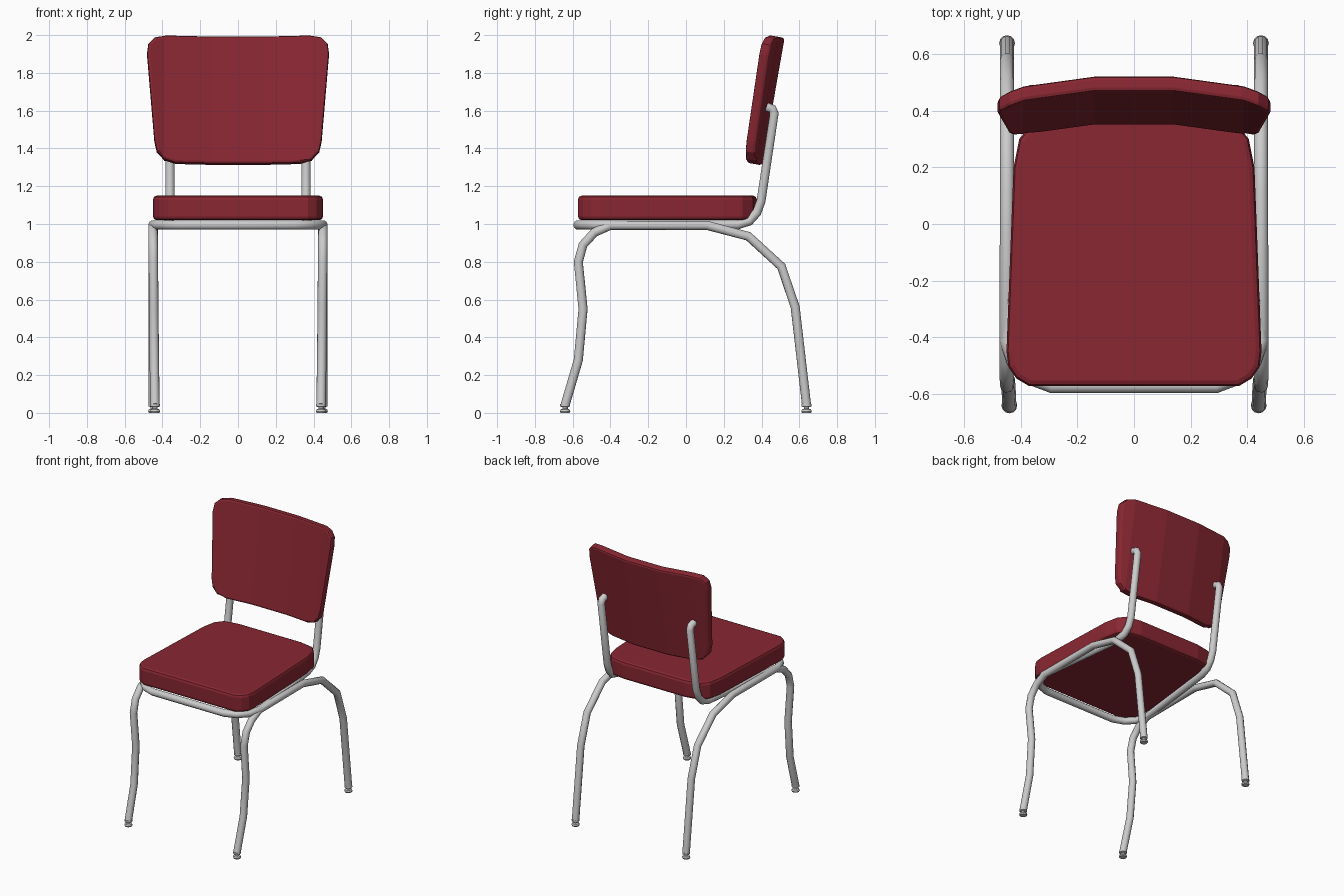
import bpy, bmesh, math

if "Cube" in bpy.data.objects:
    bpy.data.objects.remove(bpy.data.objects["Cube"])

red = bpy.data.materials.new("red_vinyl")
red.diffuse_color = (0.25, 0.02, 0.032, 1)
red.use_nodes = True
red.node_tree.nodes["Principled BSDF"].inputs["Base Color"].default_value = red.diffuse_color


def link(name, data):
    ob = bpy.data.objects.new(name, data)
    bpy.context.collection.objects.link(ob)
    return ob


def smooth(ob, angle=40):
    bpy.ops.object.select_all(action='DESELECT')
    bpy.context.view_layer.objects.active = ob
    ob.select_set(True)
    if ob.type == 'CURVE':
        bpy.ops.object.convert(target='MESH')
        ob = bpy.context.object
    bpy.ops.object.shade_smooth_by_angle(angle=math.radians(angle))


def tube(name, pts, r=0.025):
    """Round tube along a polyline."""
    cu = bpy.data.curves.new(name, 'CURVE')
    cu.dimensions = '3D'
    cu.bevel_depth = r
    cu.bevel_resolution = 3
    cu.use_fill_caps = True
    sp = cu.splines.new('POLY')
    sp.points.add(len(pts) - 1)
    for p, co in zip(sp.points, pts):
        p.co = (*co, 1)
    smooth(link(name, cu))


def cushion(name, half, height, bevel, cuts=()):
    """Symmetric outline (right half given) extruded along z, split at x = cuts."""
    bm = bmesh.new()
    outline = half + [(-x, y) for x, y in reversed(half)]
    face = bm.faces.new([bm.verts.new((x, y, 0)) for x, y in outline])
    for c in cuts:
        bmesh.ops.bisect_plane(bm, geom=bm.verts[:] + bm.edges[:] + bm.faces[:],
                               plane_co=(c, 0, 0), plane_no=(1, 0, 0))
    ext = bmesh.ops.extrude_face_region(bm, geom=bm.faces[:])
    for v in ext["geom"]:
        if isinstance(v, bmesh.types.BMVert):
            v.co.z += height
    bmesh.ops.recalc_face_normals(bm, faces=bm.faces[:])
    me = bpy.data.meshes.new(name)
    bm.to_mesh(me)
    bm.free()
    me.materials.append(red)
    ob = link(name, me)
    mod = ob.modifiers.new("soft_edge", 'BEVEL')
    mod.width, mod.segments = bevel, 2
    mod.limit_method, mod.angle_limit = 'ANGLE', math.radians(55)
    return ob


# Seat cushion
seat = cushion("seat", [(0.37, -0.572), (0.415, -0.545), (0.443, -0.505), (0.45, -0.45),
                        (0.425, 0.2), (0.405, 0.3), (0.36, 0.355), (0.25, 0.375)],
               0.13, 0.02)
seat.location.z = 1.02

# Backrest: outline drawn flat, stood up, bowed backwards in the middle, then tilted
back = cushion("backrest", [(0.33, 0), (0.39, 0.018), (0.43, 0.058), (0.443, 0.115),
                            (0.482, 0.58), (0.475, 0.635), (0.44, 0.672), (0.38, 0.685)],
               0.055, 0.014, (-0.39, -0.14, 0.14, 0.39))
for v in back.data.vertices:
    x, up, depth = v.co
    a = abs(x)
    bow = max(0, a - 0.14) * 0.14 + max(0, a - 0.39) * 0.2
    v.co = (x, 0.055 - depth - bow, up)
back.location = (0, 0.349, 1.32)
back.rotation_euler.x = math.radians(-10)

# Seat frame and backrest posts: one continuous bent tube
side = [(0.36, 0.425, 1.62), (0.36, 0.457, 1.61), (0.36, 0.467, 1.585), (0.36, 0.397, 1.12),
        (0.361, 0.375, 1.06), (0.364, 0.335, 1.015), (0.37, 0.27, 0.995),
        (0.45, -0.41, 0.995), (0.425, -0.485, 0.995), (0.37, -0.542, 0.995),
        (0.29, -0.572, 0.995)]
tube("seat_frame", side + [(-x, y, z) for x, y, z in reversed(side)])

# Leg tubes (front leg, side rail, back leg) and glide feet
leg = [(0.44, -0.64, 0.042), (0.443, -0.57, 0.28), (0.446, -0.545, 0.55),
       (0.448, -0.57, 0.80), (0.449, -0.545, 0.89), (0.45, -0.485, 0.955),
       (0.45, -0.40, 0.993), (0.448, 0.11, 0.993), (0.448, 0.33, 0.935),
       (0.448, 0.505, 0.775), (0.448, 0.578, 0.56), (0.448, 0.638, 0.042)]
foot_profile = [(0, 0), (0.024, 0), (0.028, 0.008), (0.024, 0.018), (0.014, 0.022),
                (0.014, 0.03), (0.026, 0.034), (0.026, 0.046), (0, 0.05)]


def foot(name, x, y):
    bm = bmesh.new()
    vs = [bm.verts.new((r, 0, z)) for r, z in foot_profile]
    es = [bm.edges.new(e) for e in zip(vs, vs[1:])]
    bmesh.ops.spin(bm, geom=vs + es, axis=(0, 0, 1), cent=(0, 0, 0),
                   angle=math.tau, steps=12)
    bmesh.ops.remove_doubles(bm, verts=bm.verts[:], dist=1e-4)
    bmesh.ops.recalc_face_normals(bm, faces=bm.faces[:])
    me = bpy.data.meshes.new(name)
    bm.to_mesh(me)
    bm.free()
    ob = link(name, me)
    ob.location = (x, y, 0)
    smooth(ob, 35)


for s, tag in ((1, "right"), (-1, "left")):
    tube("leg_tube_" + tag, [(s * x, y, z) for x, y, z in leg])
    foot("front_foot_" + tag, s * 0.44, -0.64)
    foot("back_foot_" + tag, s * 0.448, 0.638)
